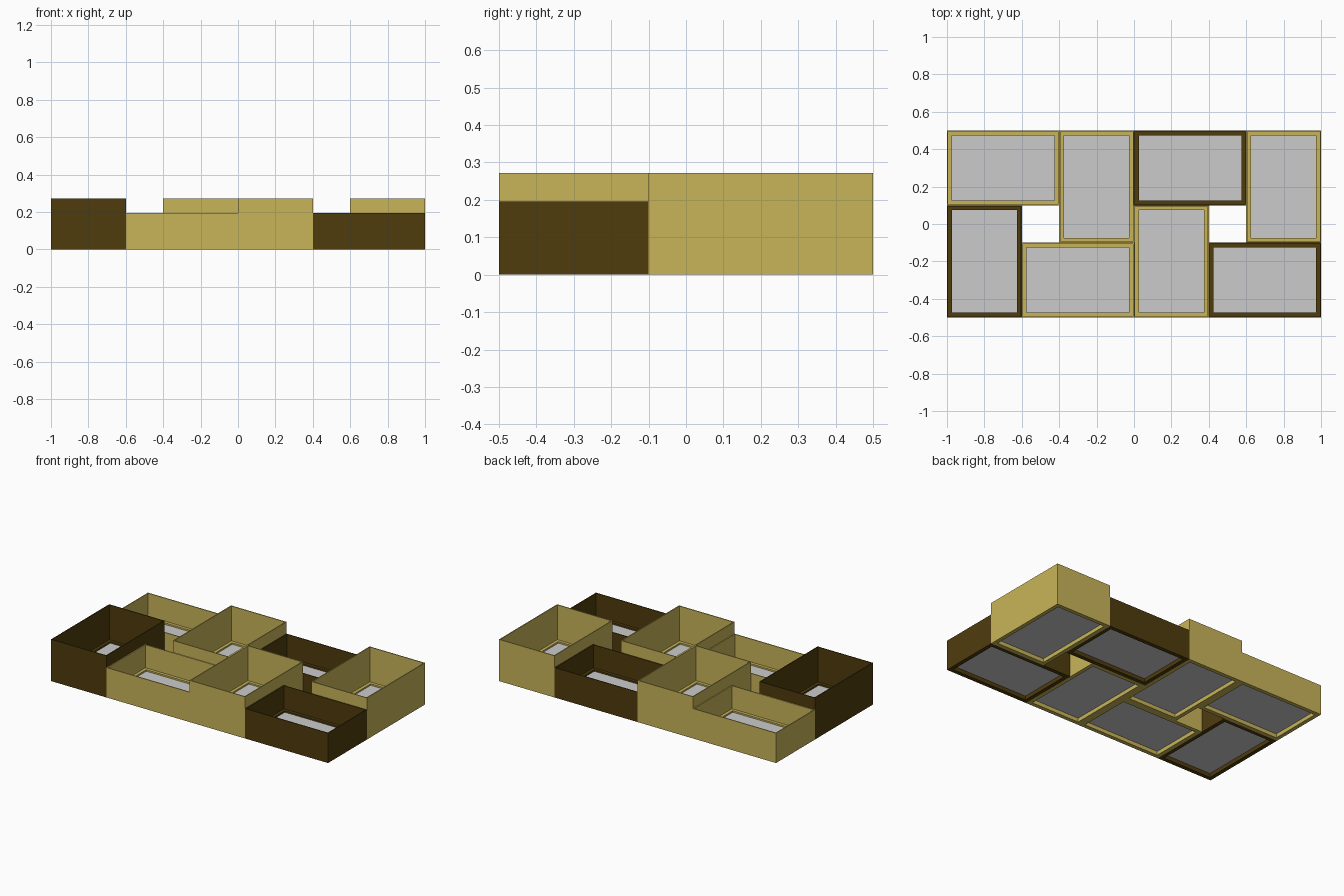
import bpy, bmesh

if "Cube" in bpy.data.objects:
    bpy.data.objects.remove(bpy.data.objects["Cube"])

LOW, TALL = 0.195, 0.272      # frame depths
RIM, LEDGE = 0.006, 0.026     # wall thickness, panel border
PANEL_Z = 0.03


def material(name, rgb):
    m = bpy.data.materials.new(name)
    m.diffuse_color = (*rgb, 1)
    m.use_nodes = True
    m.node_tree.nodes["Principled BSDF"].inputs["Base Color"].default_value = m.diffuse_color
    return m


gold = material("gold", (0.58, 0.46, 0.10))
bronze = material("bronze", (0.08, 0.045, 0.004))


def mesh_object(name, bm, mat=None):
    bmesh.ops.recalc_face_normals(bm, faces=bm.faces)
    me = bpy.data.meshes.new(name)
    bm.to_mesh(me)
    bm.free()
    ob = bpy.data.objects.new(name, me)
    bpy.context.collection.objects.link(ob)
    if mat:
        me.materials.append(mat)
    return ob


def tray(name, x, y, w, d, h, mat):
    # Frame: closed profile (inset, z) swept round the rectangle
    profile = [(0, 0), (0, h), (RIM, h), (RIM, 0.045), (LEDGE, 0.045), (LEDGE, 0)]
    bm = bmesh.new()
    loops = []
    for inset, z in profile:
        a, b = w / 2 - inset, d / 2 - inset
        loops.append([bm.verts.new((x + sx * a, y + sy * b, z))
                      for sx, sy in ((-1, -1), (1, -1), (1, 1), (-1, 1))])
    for i, lo in enumerate(loops):
        hi = loops[(i + 1) % len(loops)]
        for k in range(4):
            n = (k + 1) % 4
            bm.faces.new((lo[k], lo[n], hi[n], hi[k]))
    mesh_object(name + "_frame", bm, mat)

    # Thin grey panel held in the frame
    bm = bmesh.new()
    bmesh.ops.create_cube(bm, size=1)
    for v in bm.verts:
        v.co.x = x + v.co.x * (w - 2 * LEDGE)
        v.co.y = y + v.co.y * (d - 2 * LEDGE)
        v.co.z = PANEL_Z + v.co.z * 0.01
    mesh_object(name + "_panel", bm)


# Low landscape trays, then tall portrait trays
for i, (x, y, m) in enumerate([(-0.7, 0.3, gold), (0.3, 0.3, bronze),
                               (-0.3, -0.3, gold), (0.7, -0.3, bronze)]):
    tray(f"low_tray_{i + 1}", x, y, 0.6, 0.4, LOW, m)
for i, (x, y, m) in enumerate([(-0.2, 0.2, gold), (0.8, 0.2, gold),
                               (-0.8, -0.2, bronze), (0.2, -0.2, gold)]):
    tray(f"tall_tray_{i + 1}", x, y, 0.4, 0.6, TALL, m)
